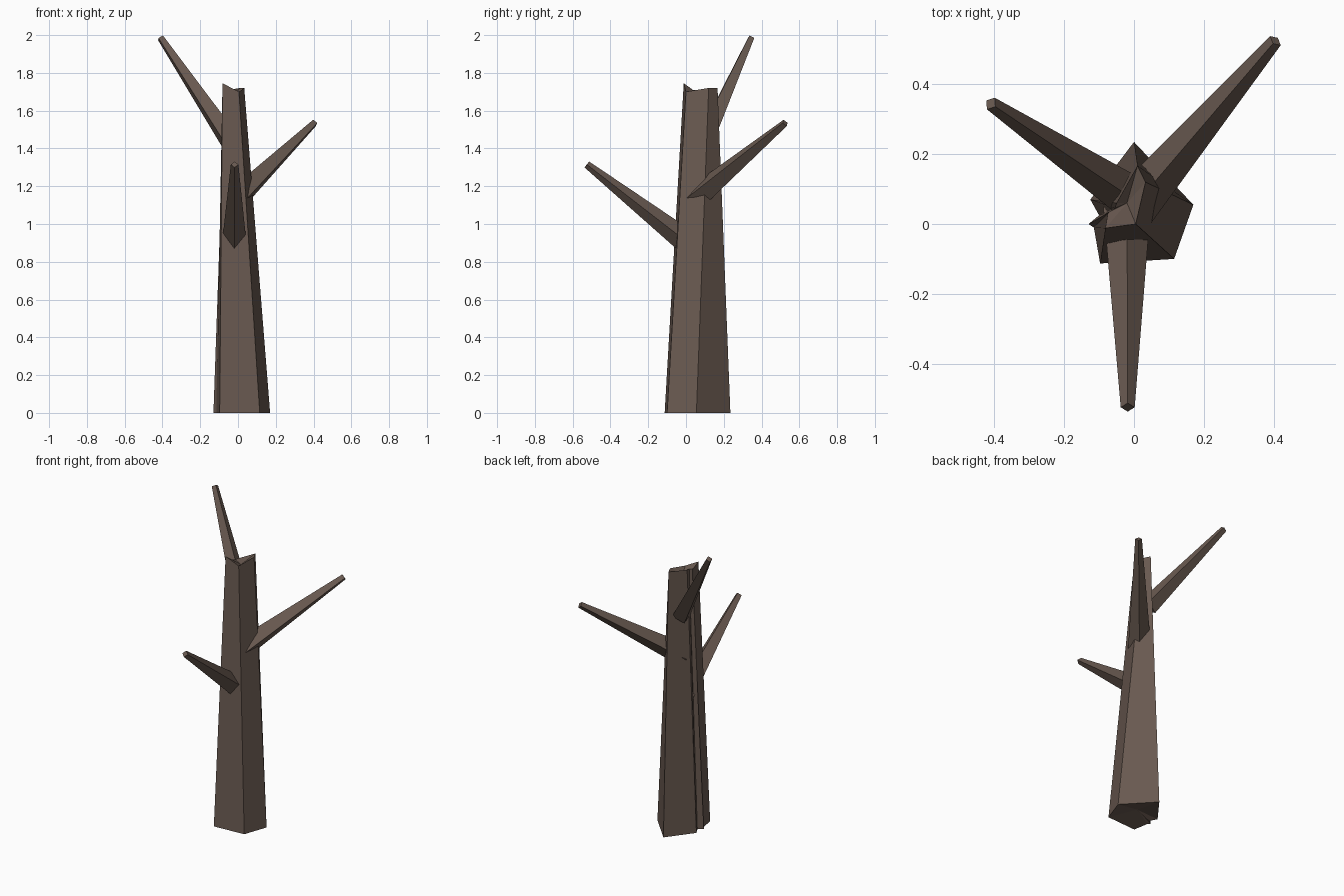
import bpy
import bmesh
from mathutils import Vector

cube = bpy.data.objects.get("Cube")
if cube:
    bpy.data.objects.remove(cube, do_unlink=True)

# Single bark colour
bark = bpy.data.materials.new("brown_bark")
bark.use_nodes = True
colour = (0.14, 0.10, 0.08, 1)
bark.diffuse_color = colour
bark.node_tree.nodes["Principled BSDF"].inputs["Base Color"].default_value = colour


def loft(name, lower, upper, lower_centre, upper_centre):
    """Join two rings with flat quads and close each end with a fan."""
    bm = bmesh.new()
    low = [bm.verts.new(p) for p in lower]
    high = [bm.verts.new(p) for p in upper]
    low_mid, high_mid = bm.verts.new(lower_centre), bm.verts.new(upper_centre)
    count = len(low)
    for i in range(count):
        j = (i + 1) % count
        bm.faces.new((low[i], low[j], high[j], high[i]))
        bm.faces.new((low[j], low[i], low_mid))
        bm.faces.new((high[i], high[j], high_mid))
    bmesh.ops.recalc_face_normals(bm, faces=bm.faces)
    mesh = bpy.data.meshes.new(name)
    bm.to_mesh(mesh)
    bm.free()
    mesh.materials.append(bark)
    obj = bpy.data.objects.new(name, mesh)
    bpy.context.scene.collection.objects.link(obj)
    return obj


def branch(name, root, tip, root_radius, tip_radius=0.02):
    """Tapered four-sided branch with a ridge along its top."""
    root, tip = Vector(root), Vector(tip)
    axis = (tip - root).normalized()
    side = axis.cross(Vector((0, 0, 1))).normalized()
    rise = side.cross(axis)
    corners = (side, rise, -side, -rise)
    loft(name,
         [root + c * root_radius for c in corners],
         [tip + c * tip_radius for c in corners],
         root, tip)


# Trunk: five broad sides with a narrow fold on one side and a broken top
base = [(0.115, -0.10, 0), (0.17, 0.055, 0), (0.0, 0.235, 0), (-0.125, 0.07, 0),
        (-0.10, 0.025, 0), (-0.13, 0.0, 0), (-0.115, -0.01, 0), (-0.097, -0.113, 0)]
top = [(0.005, 0.0, 1.70), (0.033, 0.12, 1.72), (0.01, 0.167, 1.72), (-0.05, 0.06, 1.71),
       (-0.055, 0.045, 1.71), (-0.07, 0.035, 1.71), (-0.075, 0.03, 1.715), (-0.082, -0.012, 1.745)]
loft("trunk", base, top, (0.01, 0.04, 0.03), (-0.02, 0.06, 1.68))

# Branches
branch("front_branch", (-0.02, 0.05, 0.87), (-0.018, -0.525, 1.315), 0.068)
branch("left_branch", (-0.01, 0.04, 1.13), (0.405, 0.525, 1.535), 0.07)
branch("right_branch", (-0.03, 0.09, 1.42), (-0.41, 0.345, 1.985), 0.06)
